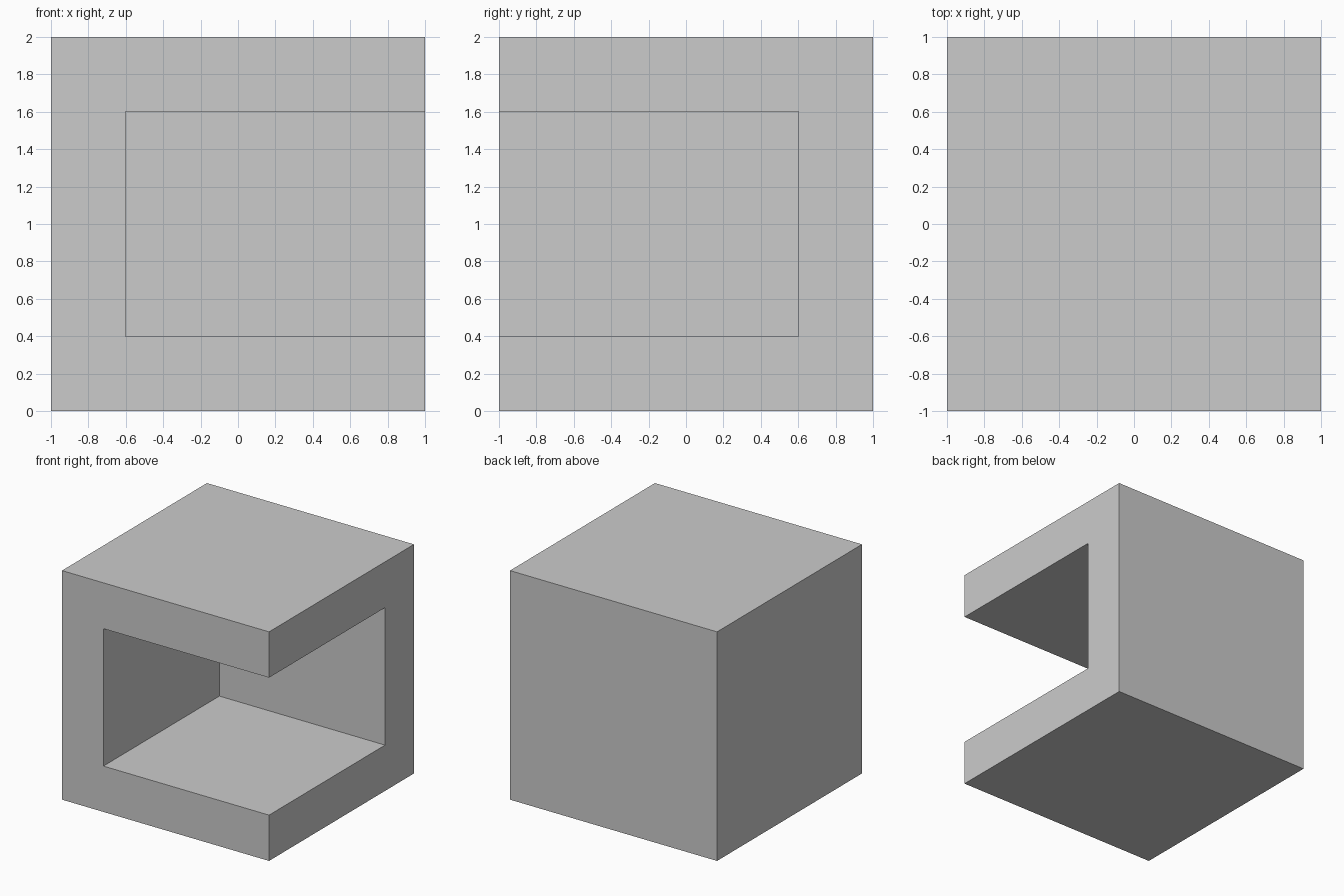
import bpy

if "Cube" in bpy.data.objects:
    bpy.data.objects.remove(bpy.data.objects["Cube"])


def box(name, lo, hi):
    """Axis-aligned box between two corners."""
    centre = [(a + b) / 2 for a, b in zip(lo, hi)]
    bpy.ops.mesh.primitive_cube_add(size=1, location=centre)
    ob = bpy.context.object
    ob.name = name
    ob.scale = [b - a for a, b in zip(lo, hi)]
    bpy.ops.object.transform_apply(location=True, rotation=False, scale=True)
    return ob


# Outer cube
shell = box("open_corner_cube", (-1, -1, 0), (1, 1, 2))

# Cavity cutter, overshooting the open front and right sides
cutter = box("cavity_cutter", (-0.6, -1.5, 0.4), (1.5, 0.6, 1.6))

# Carve the cavity, leaving floor, roof, left wall and back wall
cut = shell.modifiers.new("cavity", 'BOOLEAN')
cut.operation = 'DIFFERENCE'
cut.solver = 'EXACT'
cut.object = cutter
bpy.context.view_layer.objects.active = shell
bpy.ops.object.modifier_apply(modifier=cut.name)
bpy.data.objects.remove(cutter, do_unlink=True)
